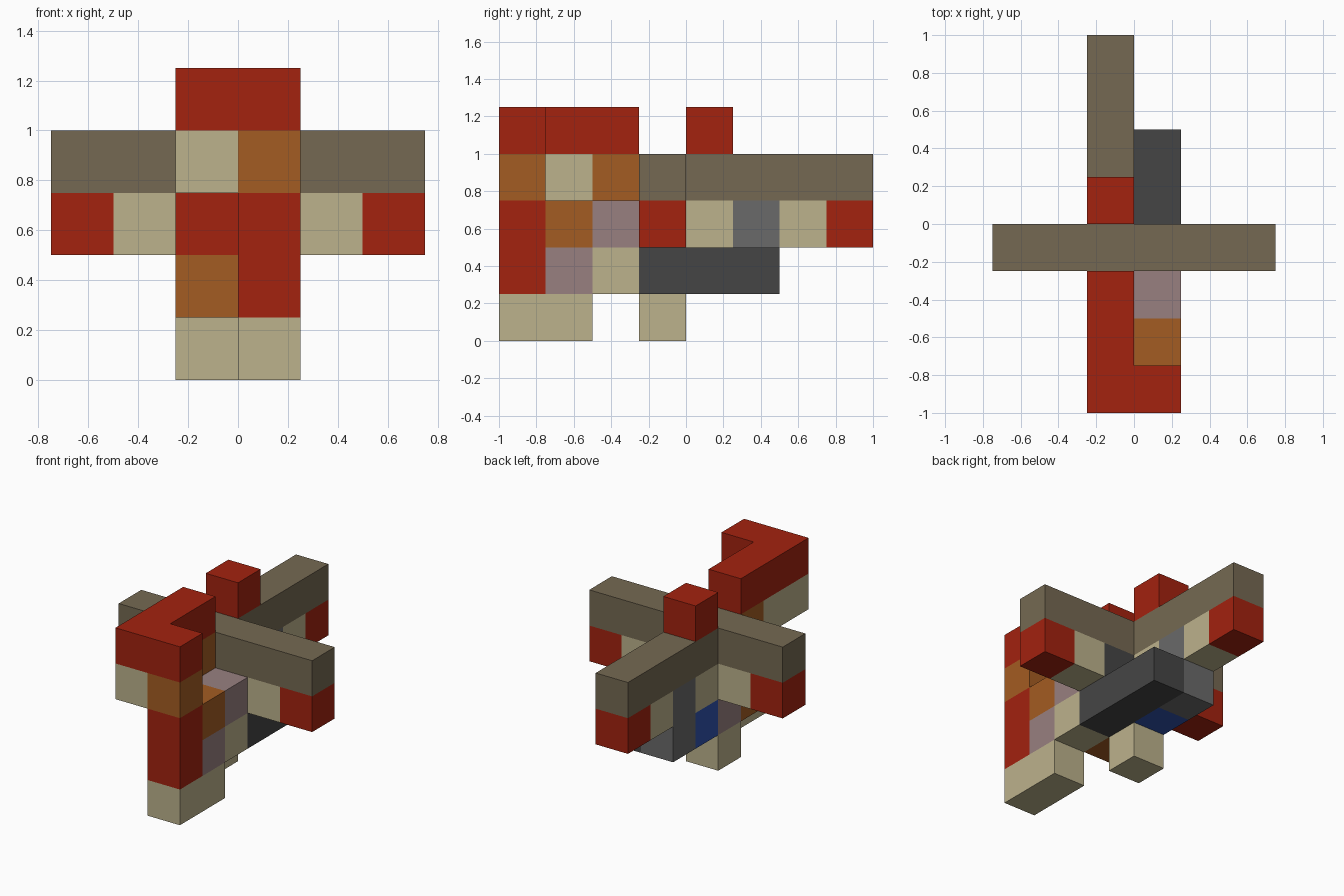
import bpy
import bmesh
from mathutils import Matrix, Vector

cube = bpy.data.objects.get("Cube")
if cube:
    bpy.data.objects.remove(cube, do_unlink=True)

U = 0.25  # edge length of one block


def linear(c):
    c /= 255
    return c / 12.92 if c <= 0.04045 else ((c + 0.055) / 1.055) ** 2.4


def material(name, r, g, b):
    mat = bpy.data.materials.new(name)
    color = (linear(r), linear(g), linear(b), 1)
    mat.diffuse_color = color
    mat.use_nodes = True
    bsdf = next(n for n in mat.node_tree.nodes if n.type == "BSDF_PRINCIPLED")
    bsdf.inputs["Base Color"].default_value = color
    bsdf.inputs["Roughness"].default_value = 0.8
    return mat


red = material("red", 163, 34, 15)
cream = material("cream", 188, 178, 140)
taupe = material("taupe", 117, 105, 82)
orange = material("orange", 164, 92, 34)
mauve = material("mauve", 152, 128, 128)
grey = material("grey", 106, 106, 106)
dark = material("dark_grey", 69, 69, 69)
blue = material("blue", 47, 82, 174)


def part(name, mat, *boxes):
    """One object from boxes given as (x, y, z) start cell and optional size in cells."""
    bm = bmesh.new()
    for start, size in boxes:
        center = (Vector(start) + Vector(size) / 2) * U
        bmesh.ops.create_cube(bm, size=U, matrix=Matrix.Translation(center)
                              @ Matrix.Diagonal((*size, 1)))
    mesh = bpy.data.meshes.new(name)
    bm.to_mesh(mesh)
    bm.free()
    mesh.materials.append(mat)
    obj = bpy.data.objects.new(name, mesh)
    bpy.context.collection.objects.link(obj)
    return obj


def block(name, mat, start, size=(1, 1, 1)):
    return part(name, mat, (start, size))


# Head: red crown bent around the corner, cream and orange face
part("crown", red, ((-1, -4, 4), (1, 3, 1)), ((0, -4, 4), (1, 1, 1)))
block("head_side", cream, (-1, -4, 3), (1, 2, 1))
block("head_front", orange, (0, -4, 3))
block("head_back", orange, (-1, -2, 3))

# Front column and leg
block("front_column", red, (0, -4, 1), (1, 1, 2))
block("front_foot", cream, (0, -4, 0), (1, 2, 1))

# Chest between column and wings
block("chest_upper", orange, (0, -3, 2))
block("chest_lower", mauve, (0, -3, 1))
block("shoulder_upper", mauve, (0, -2, 2))
block("shoulder_lower", cream, (0, -2, 1))
block("neck_upper", red, (-1, -2, 2))
block("neck_lower", orange, (-1, -2, 1))

# Wings: a cross beam with mirrored blocks hanging below
block("wing_beam", taupe, (-3, -1, 3), (6, 1, 1))
for side, inner, tip in (("left", 1, 2), ("right", -2, -3)):
    block(side + "_wing_inner", cream, (inner, -1, 2))
    block(side + "_wing_tip", red, (tip, -1, 2))

# Body core, keel bar and rear foot
block("core_right", cream, (-1, -1, 2))
block("core_left", dark, (0, -1, 2))
block("belly", mauve, (-1, -1, 1))
block("rear_foot", cream, (-1, -1, 0))
block("keel_bar", dark, (0, -1, 1), (1, 3, 1))
block("rear_belly", blue, (-1, 0, 1))
block("rear_column", grey, (-1, 1, 1), (1, 1, 2))

# Tail: beam, crest and underside blocks
block("tail_beam", taupe, (-1, 0, 3), (1, 4, 1))
block("tail_crest", red, (-1, 0, 4))
block("tail_root", cream, (-1, 0, 2))
block("tail_middle", cream, (-1, 2, 2))
block("tail_tip", red, (-1, 3, 2))
